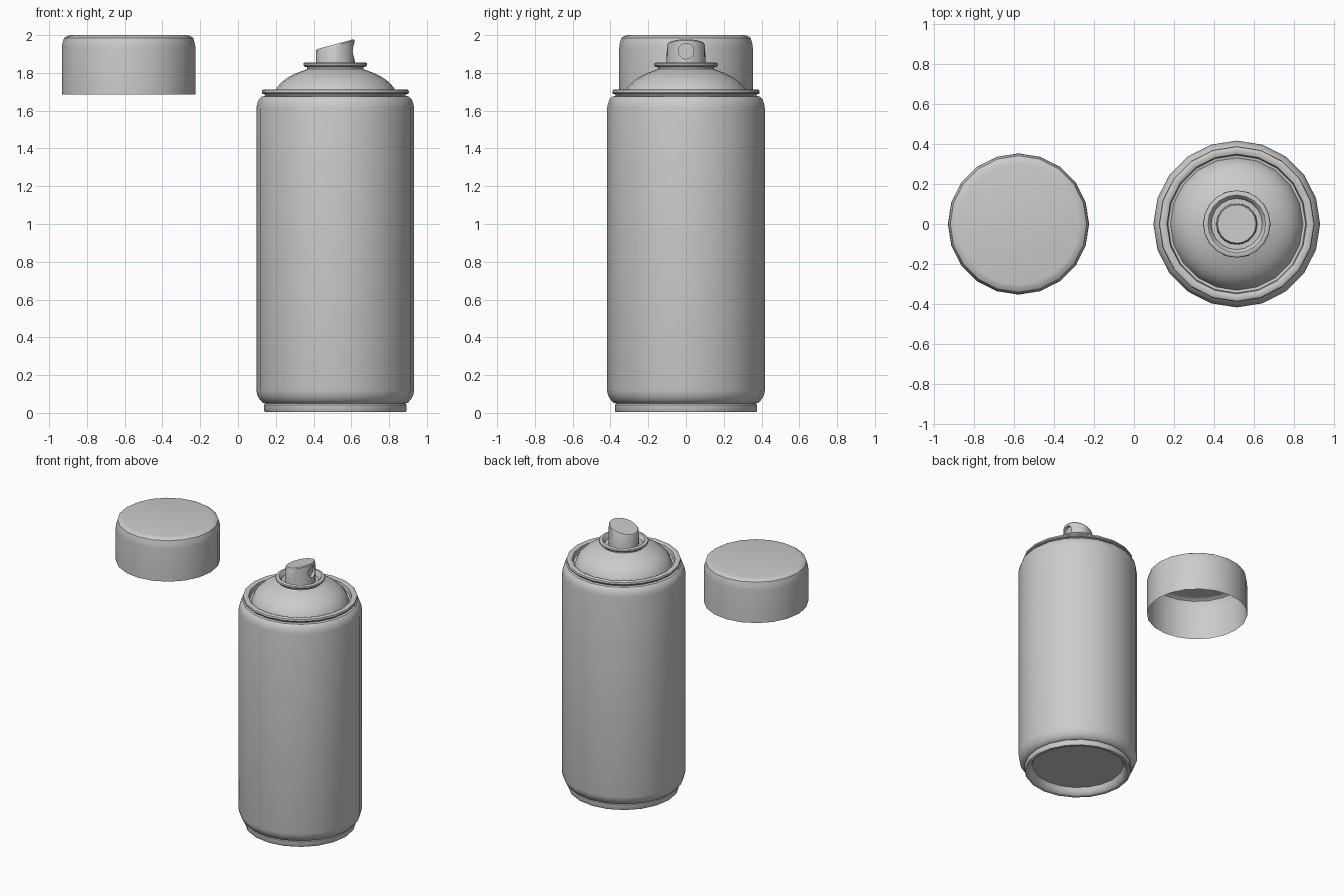
import bpy, math
from math import cos, sin, tau, radians

if "Cube" in bpy.data.objects:
    bpy.data.objects.remove(bpy.data.objects["Cube"])

CAN_X, CAP_X, SIDES = 0.515, -0.579, 20


def lathe(name, profile, x, sides=SIDES, angle=35):
    """Revolve (radius, z) points around a vertical axis; radius 0 makes a pole."""
    verts, faces, rings = [], [], []
    for r, z in profile:
        start = len(verts)
        if r == 0:
            verts.append((0, 0, z))
            rings.append([start] * sides)
        else:
            verts += [(r * cos(tau * i / sides), r * sin(tau * i / sides), z) for i in range(sides)]
            rings.append(list(range(start, start + sides)))
    for a, b in zip(rings, rings[1:]):
        for i in range(sides):
            j = (i + 1) % sides
            quad = list(dict.fromkeys((a[i], a[j], b[j], b[i])))
            faces.append(quad)
    mesh = bpy.data.meshes.new(name)
    mesh.from_pydata(verts, [], faces)
    ob = bpy.data.objects.new(name, mesh)
    bpy.context.collection.objects.link(ob)
    ob.location.x = x
    smooth(ob, angle)
    return ob


def smooth(ob, angle):
    bpy.ops.object.select_all(action='DESELECT')
    ob.select_set(True)
    bpy.context.view_layer.objects.active = ob
    bpy.ops.object.shade_smooth_by_angle(angle=radians(angle))


# Can body: recessed base, foot ring, rounded shoulders
lathe("can_body", [
    (0, 0.055), (0.32, 0.055), (0.33, 0.03), (0.345, 0.008), (0.355, 0.004),
    (0.372, 0.004), (0.377, 0.012), (0.377, 0.043), (0.37, 0.05),
    (0.385, 0.054), (0.402, 0.074), (0.413, 0.095), (0.418, 0.12),
    (0.418, 1.61), (0.414, 1.635), (0.405, 1.66), (0.39, 1.675), (0.37, 1.678)], CAN_X)

# Rolled seam around the shoulder, with the valley inside it
lathe("top_seam", [
    (0.37, 1.675), (0.376, 1.687), (0.387, 1.69), (0.39, 1.697), (0.387, 1.709),
    (0.38, 1.713), (0.362, 1.713), (0.35, 1.708), (0.345, 1.675), (0.332, 1.672)], CAN_X)

# Domed shoulder and valve cup
lathe("dome", [
    (0.332, 1.672), (0.325, 1.695), (0.308, 1.725), (0.28, 1.755), (0.245, 1.779),
    (0.205, 1.799), (0.165, 1.814), (0.148, 1.82)], CAN_X)
lathe("valve_cup", [
    (0.148, 1.818), (0.15, 1.83), (0.163, 1.833), (0.169, 1.841), (0.167, 1.851),
    (0.158, 1.856), (0.145, 1.855), (0.137, 1.848), (0.128, 1.825), (0, 1.825)], CAN_X)

# Spray nozzle: cylinder with a slanted top and a round recess on the +x side
nozzle = lathe("spray_nozzle", [
    (0, 1.82), (0.104, 1.82), (0.101, 1.945), (0.096, 1.952), (0, 1.952)], CAN_X)
for v in nozzle.data.vertices:
    if v.co.z > 1.9:
        v.co.z += 0.27 * v.co.x
bpy.ops.mesh.primitive_cylinder_add(vertices=20, radius=0.041, depth=0.1,
                                    location=(CAN_X + 0.128, 0, 1.915),
                                    rotation=(0, math.pi / 2, 0))
cutter = bpy.context.object
cutter.name = "nozzle_cutter"
cutter.hide_render = True
bpy.ops.object.select_all(action='DESELECT')
nozzle.select_set(True)
bpy.context.view_layer.objects.active = nozzle
cut = nozzle.modifiers.new("recess", 'BOOLEAN')
cut.object = cutter
cut.operation = 'DIFFERENCE'
bpy.ops.object.modifier_apply(modifier=cut.name)
bpy.data.objects.remove(cutter)
smooth(nozzle, 35)

# Loose cap: thin open shell
lathe("cap", [
    (0.354, 1.685), (0.354, 1.93), (0.351, 1.955), (0.342, 1.985),
    (0.325, 1.996), (0.305, 2.0), (0, 2.0)], CAP_X, angle=40)
